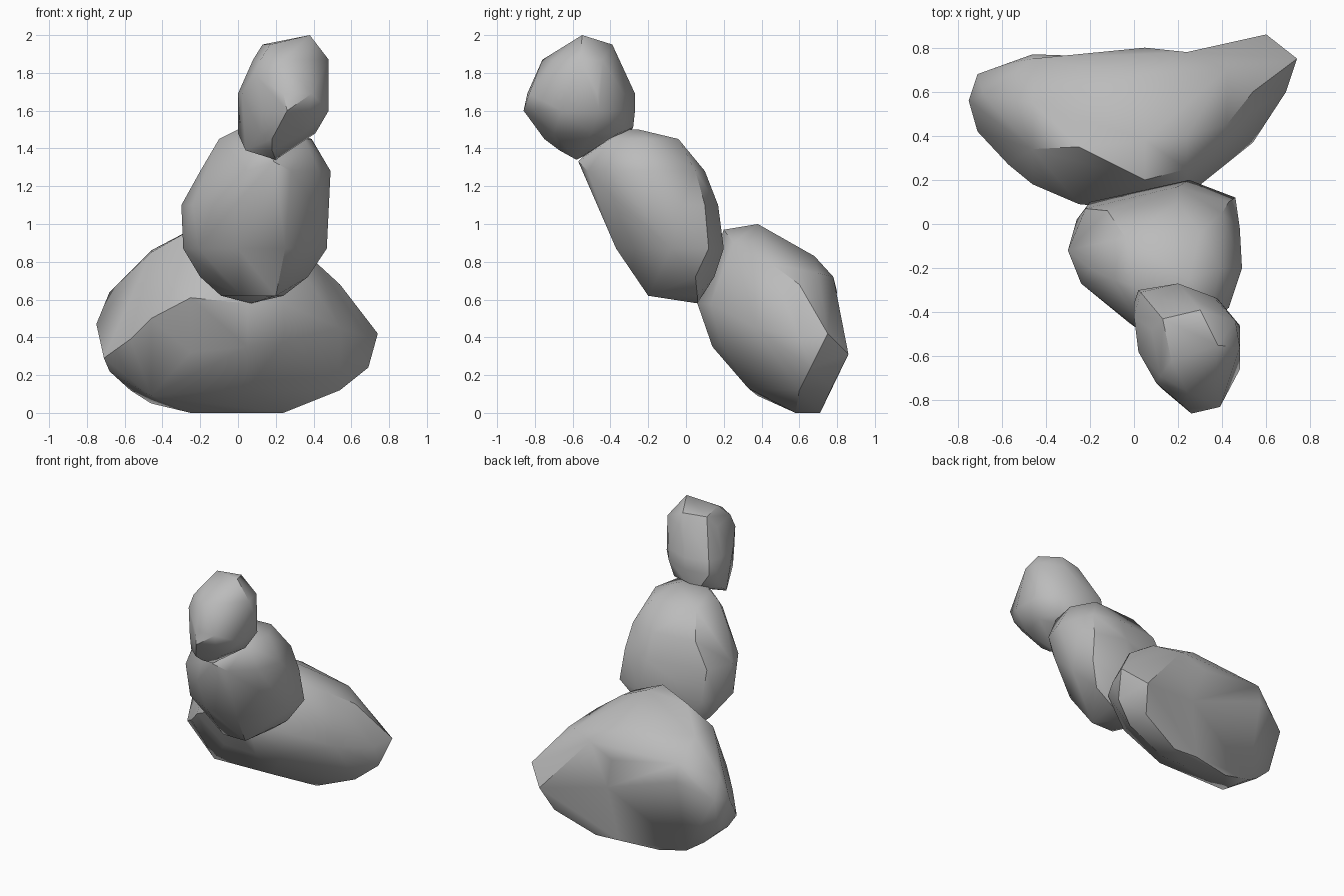
import bpy, bmesh, math

stone_grey = bpy.data.materials.new("stone_grey")
stone_grey.diffuse_color = (0.5, 0.5, 0.5, 1)


def stone(name, sections, place, hollow=None):
    """Faceted boulder: a hull wrapped around a stack of cross-sections."""
    bm = bmesh.new()
    for station, loop in sections:
        for a, b in loop:
            bm.verts.new(place(station, a, b))
    res = bmesh.ops.convex_hull(bm, input=bm.verts[:])
    loose = {g for g in res["geom_interior"] + res["geom_unused"]
             if isinstance(g, bmesh.types.BMVert)}
    bmesh.ops.delete(bm, geom=list(loose), context='VERTS')
    bmesh.ops.recalc_face_normals(bm, faces=bm.faces[:])
    if hollow:
        # shallow dent in the flat back
        back = [f for f in bm.faces if f.normal.y > 0.95]
        bmesh.ops.delete(bm, geom=back, context='FACES')
        centre = bm.verts.new(hollow)
        for e in [e for e in bm.edges if e.is_boundary]:
            bm.faces.new((*e.verts, centre))
    bmesh.ops.dissolve_limit(bm, angle_limit=math.radians(2),
                             verts=bm.verts[:], edges=bm.edges[:])
    bmesh.ops.recalc_face_normals(bm, faces=bm.faces[:])
    mesh = bpy.data.meshes.new(name)
    bm.to_mesh(mesh)
    bm.free()
    mesh.materials.append(stone_grey)
    ob = bpy.data.objects.new(name, mesh)
    bpy.context.collection.objects.link(ob)
    bpy.ops.object.select_all(action='DESELECT')
    ob.select_set(True)
    bpy.context.view_layer.objects.active = ob
    bpy.ops.object.shade_smooth_by_angle(angle=math.radians(38))
    return ob


def along_x(x, y, z):
    return (x, y, z)


def along_z(z, x, y):
    return (x, y, z)


# wide leaning base stone, sections (y, z) from left to right
stone("base_stone", [
    (-0.75, [(.56, .47)]),
    (-0.71, [(.68, .50), (.42, .29)]),
    (-0.68, [(.48, .22), (.60, .22), (.58, .64)]),
    (-0.57, [(.27, .39), (.73, .60), (.60, .12)]),
    (-0.46, [(.18, .50), (.34, .85), (.55, .86), (.75, .73), (.77, .60), (.65, .05), (.38, .09)]),
    (-0.25, [(.09, .61), (.35, .97), (.66, 0), (.20, .32)]),
    (0.05, [(.06, .58), (.20, .97), (.38, 1.0), (.68, .83), (.80, .64),
            (.71, .01), (.58, 0), (.33, .13), (.14, .35)]),
    (0.24, [(.13, .58), (.25, .90), (.40, .92), (.78, .72), (.71, 0), (.58, 0), (.18, .38)]),
    (0.42, [(.29, .50), (.45, .79), (.70, .74)]),
    (0.54, [(.37, .45), (.60, .68), (.77, .13), (.60, .12)]),
    (0.60, [(.86, .31)]),
    (0.69, [(.60, .40), (.66, .24)]),
    (0.74, [(.75, .42)]),
], along_x, hollow=(0.12, 0.75, 0.40))

# middle stone, sections (x, y) from bottom to top
stone("middle_stone", [
    (0.58, [(.07, .06)]),
    (0.62, [(.02, -.20), (.20, -.20), (.24, .06), (-.09, .04)]),
    (0.72, [(-.20, 0), (.37, .05), (.20, .15), (-.05, .13)]),
    (0.87, [(-.29, -.14), (-.26, .02), (-.20, .10), (.25, .20), (.46, .12),
            (.47, -.08), (0, -.37), (.25, -.37), (-.21, -.26)]),
    (1.10, [(-.30, -.12), (-.22, .07), (.20, .17), (.43, .10), (.48, -.02),
            (.41, -.34), (.20, -.47), (-.02, -.45), (-.24, -.27)]),
    (1.28, [(-.20, -.20), (-.12, .06), (.20, .10), (.40, .05), (.49, -.20),
            (.43, -.38), (.28, -.52), (.05, -.50)]),
    (1.33, [(.19, -.57)]),
    (1.45, [(-.10, -.25), (-.04, -.06), (.30, -.04), (.39, -.20), (.35, -.40), (.15, -.45)]),
    (1.50, [(0, -.28), (.25, -.25), (.20, -.33)]),
], along_z)

# small top stone, sections (x, y) from bottom to top
stone("top_stone", [
    (1.34, [(.20, -.58)]),
    (1.39, [(.04, -.53), (.18, -.67)]),
    (1.45, [(.18, -.75), (.04, -.40), (.34, -.44)]),
    (1.48, [(0, -.40), (.12, -.72), (.35, -.70), (.41, -.50), (.35, -.36), (.10, -.30)]),
    (1.51, [(.20, -.28)]),
    (1.60, [(0, -.36), (.02, -.55), (.13, -.75), (.26, -.86), (.38, -.80),
            (.48, -.66), (.48, -.46), (.38, -.34), (.20, -.27), (.02, -.30)]),
    (1.69, [(0, -.42), (.02, -.58), (.24, -.84), (.39, -.83), (.48, -.47),
            (.36, -.33), (.20, -.27), (.03, -.31)]),
    (1.78, [(.10, -.72)]),
    (1.87, [(.08, -.48), (.12, -.69), (.24, -.76), (.37, -.70), (.48, -.56),
            (.46, -.44), (.31, -.36)]),
    (1.95, [(.13, -.43), (.17, -.62), (.30, -.39)]),
    (2.00, [(.38, -.55)]),
], along_z)
